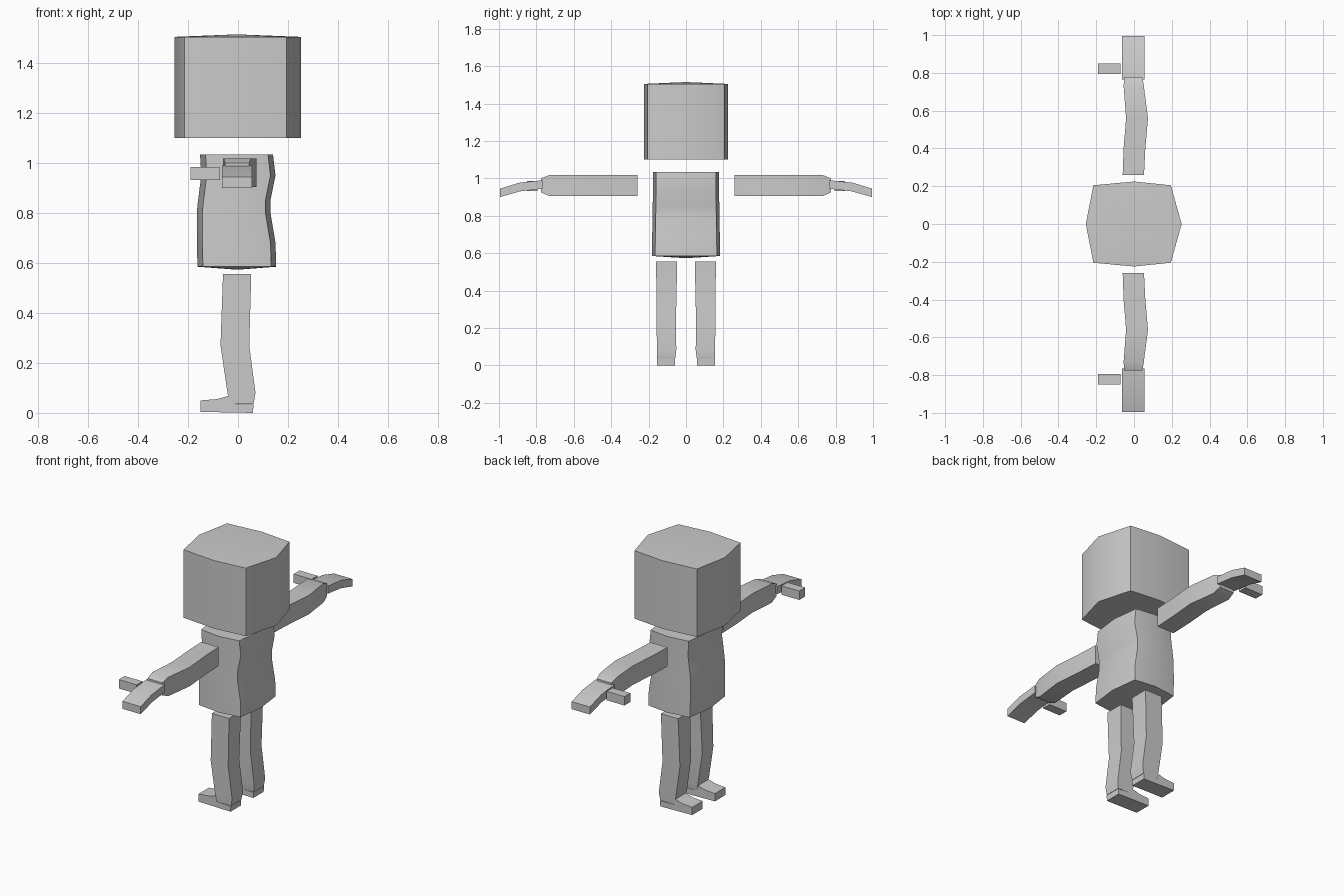
import bpy, bmesh, math

if "Cube" in bpy.data.objects:
    bpy.data.objects.remove(bpy.data.objects["Cube"])

grey = bpy.data.materials.new("light_grey")
grey.diffuse_color = (0.6, 0.6, 0.6, 1)
grey.use_nodes = True
grey.node_tree.nodes["Principled BSDF"].inputs["Base Color"].default_value = grey.diffuse_color


def loft(name, rings, mirror=False, dome=(0, 0), angle=35):
    """Skin a row of equal-sized rings; dome lifts the end cap centres."""
    bm = bmesh.new()
    rows = [[bm.verts.new(p) for p in ring] for ring in rings]
    n = len(rows[0])
    for a, b in zip(rows, rows[1:]):
        for i in range(n):
            j = (i + 1) % n
            bm.faces.new((a[i], a[j], b[j], b[i]))
    for row, lift in ((rows[0], dome[0]), (rows[-1], dome[1])):
        if lift:
            c = sum((v.co for v in row), row[0].co * 0) / n
            mid = bm.verts.new((c.x, c.y, c.z + lift))
            for i in range(n):
                bm.faces.new((row[i], row[(i + 1) % n], mid))
        else:
            bm.faces.new(row)
    bmesh.ops.recalc_face_normals(bm, faces=bm.faces)
    mesh = bpy.data.meshes.new(name)
    bm.to_mesh(mesh)
    bm.free()
    mesh.materials.append(grey)
    obj = bpy.data.objects.new(name, mesh)
    bpy.context.collection.objects.link(obj)
    if mirror:
        m = obj.modifiers.new("other_side", 'MIRROR')
        m.use_axis = (False, True, False)
    bpy.ops.object.select_all(action='DESELECT')
    obj.select_set(True)
    bpy.context.view_layer.objects.active = obj
    bpy.ops.object.shade_smooth_by_angle(angle=math.radians(angle))
    return obj


def octagon(x0, x1, y, bx0, bx1, by, z):
    """Rectangle with each side pushed out at its middle."""
    return [(x1, -y, z), (x1 + bx1, 0, z), (x1, y, z), (0, y + by, z),
            (x0, y, z), (x0 - bx0, 0, z), (x0, -y, z), (0, -y - by, z)]


def rect_z(x0, x1, y0, y1, z):
    return [(x0, y0, z), (x1, y0, z), (x1, y1, z), (x0, y1, z)]


def rect_y(x0, x1, z0, z1, y):
    return [(x0, y, z0), (x1, y, z0), (x1, y, z1), (x0, y, z1)]


# Head: bulged block with a slightly domed top
loft("head", [octagon(-0.215, 0.195, 0.205, 0.04, 0.057, 0.02, z)
              for z in (1.10, 1.505)], dome=(0, 0.01))

# Torso: wavy bulged block (z, back x, front x, half width)
torso = [(0.585, -0.14, 0.133, 0.165), (0.68, -0.143, 0.13, 0.164),
         (0.80, -0.143, 0.11, 0.162), (0.85, -0.138, 0.11, 0.161),
         (0.95, -0.125, 0.13, 0.16), (1.035, -0.13, 0.12, 0.16)]
loft("torso", [octagon(x0, x1, y, 0.022, 0.02, 0.017, z)
               for z, x0, x1, y in torso], dome=(-0.012, 0))

# Legs with a bent knee and a heel
leg = [(0.035, -0.03, 0.062, 0.058, 0.154), (0.08, -0.042, 0.07, 0.052, 0.156),
       (0.27, -0.07, 0.045, 0.053, 0.157), (0.555, -0.06, 0.053, 0.047, 0.16)]
loft("legs", [rect_z(x0, x1, y0, y1, z) for z, x0, x1, y0, y1 in leg], mirror=True)

# Feet: side outline pushed across the width
foot = [(-0.15, 0.004), (0.06, 0.0), (0.062, 0.033), (-0.03, 0.035),
        (-0.038, 0.068), (-0.085, 0.055), (-0.15, 0.05)]
loft("feet", [[(x, y, z) for x, z in foot] for y in (0.058, 0.156)], mirror=True)

# Arms with a bent elbow and tapered wrist
arm = [(0.26, -0.06, 0.053, 0.905, 1.018), (0.40, -0.055, 0.06, 0.905, 1.018),
       (0.56, -0.042, 0.074, 0.905, 1.018), (0.73, -0.055, 0.052, 0.905, 1.018),
       (0.775, -0.052, 0.045, 0.925, 1.0)]
loft("arms", [rect_y(x0, x1, z0, z1, y) for y, x0, x1, z0, z1 in arm], mirror=True)

# Hands drooping outwards
hand = [(0.765, 0.945, 0.99), (0.89, 0.93, 0.977), (0.995, 0.90, 0.945)]
loft("hands", [rect_y(-0.064, 0.056, z0, z1, y) for y, z0, z1 in hand], mirror=True)

# Thumbs pointing forward
loft("thumbs", [[(x, 0.795, 0.932), (x, 0.85, 0.932), (x, 0.85, 0.985), (x, 0.795, 0.985)]
                for x in (-0.19, -0.072)], mirror=True)
